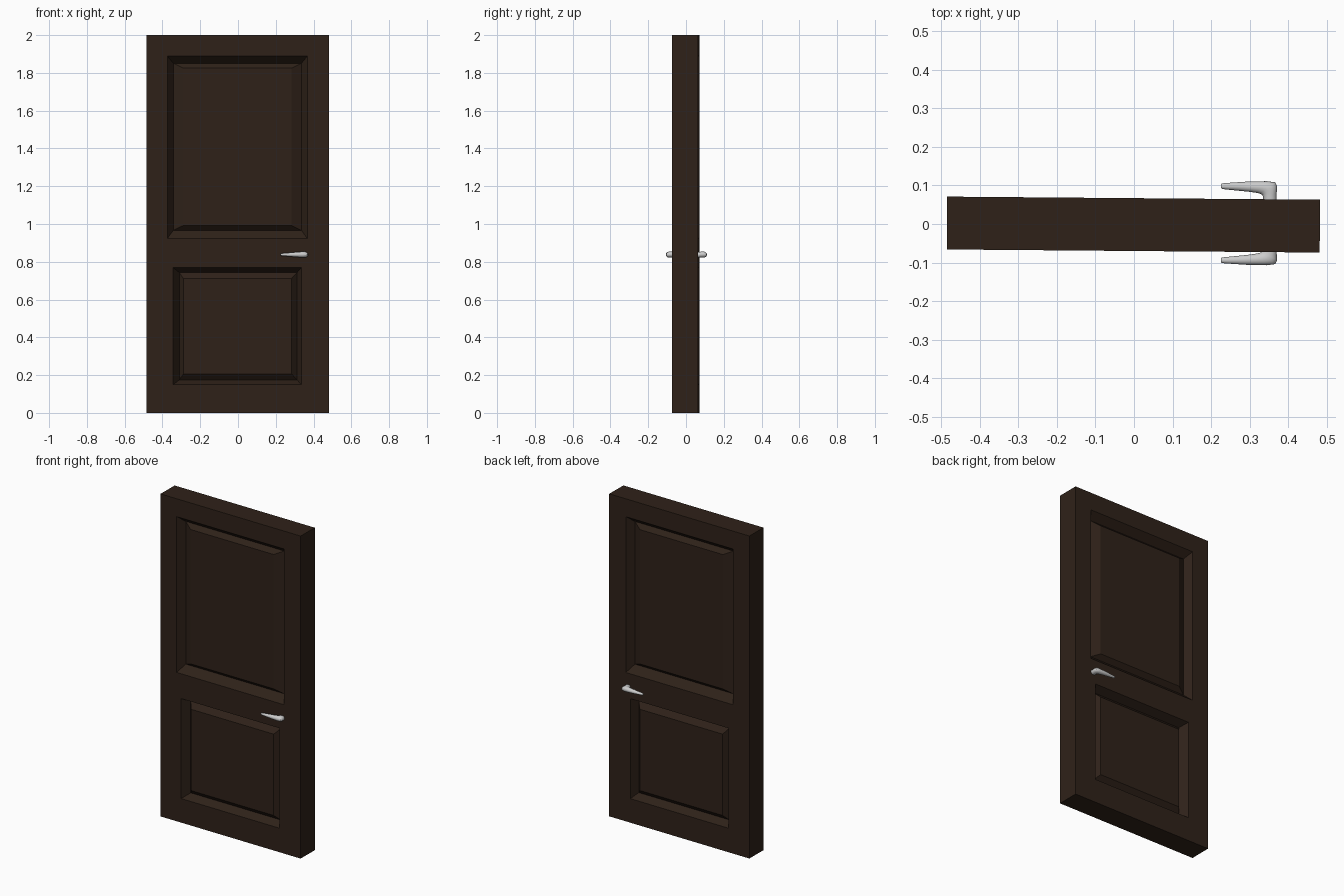
import bpy, bmesh, math
from mathutils import Matrix

if "Cube" in bpy.data.objects:
    bpy.data.objects.remove(bpy.data.objects["Cube"])

W, T, H = 0.4835, 0.0685, 2.0   # half width, half thickness, height
# each panel: outer edge, groove bottom, raised field as (x0, x1, z0, z1, depth)
PANELS = [
    [(-0.372, 0.369, 0.923, 1.889, 0.0),
     (-0.341, 0.338, 0.966, 1.851, 0.045),
     (-0.288, 0.285, 0.992, 1.825, 0.018)],
    [(-0.341, 0.338, 0.149, 0.769, 0.0),
     (-0.309, 0.314, 0.175, 0.743, 0.048),
     (-0.287, 0.285, 0.207, 0.711, 0.018)],
]


def finish(bm, name):
    bmesh.ops.recalc_face_normals(bm, faces=bm.faces)
    me = bpy.data.meshes.new(name)
    bm.to_mesh(me)
    bm.free()
    ob = bpy.data.objects.new(name, me)
    bpy.context.collection.objects.link(ob)
    return ob


def bridge(bm, a, b):
    n = len(a)
    for i in range(n):
        j = (i + 1) % n
        bm.faces.new((a[i], a[j], b[j], b[i]))


# door slab, with two raised panels on each side
bm = bmesh.new()
outlines = []
for s in (-1, 1):
    def ring(x0, x1, z0, z1, d):
        return [bm.verts.new((x, s * (T - d), z))
                for x, z in ((x0, z0), (x1, z0), (x1, z1), (x0, z1))]
    loops = [ring(-W, W, 0, H, 0)]
    outlines.append(loops[0])
    for p in PANELS:
        outer, groove, field = [ring(*r) for r in p]
        bridge(bm, outer, groove)
        bridge(bm, groove, field)
        bm.faces.new(field)
        loops.append(outer)
    edges = []
    for lp in loops:
        for i in range(4):
            pair = (lp[i], lp[(i + 1) % 4])
            edges.append(bm.edges.get(pair) or bm.edges.new(pair))
    bmesh.ops.triangle_fill(bm, edges=edges, use_beauty=True, normal=(0, s, 0))
bridge(bm, *outlines)
door = finish(bm, "door_slab")
door.location = (-0.0015, -0.0015, 0)
door.rotation_euler.z = -0.0083
wood = bpy.data.materials.new("dark_wood")
wood.diffuse_color = (0.028, 0.0155, 0.0095, 1)
wood.use_nodes = True
wood.node_tree.nodes["Principled BSDF"].inputs["Base Color"].default_value = wood.diffuse_color
door.data.materials.append(wood)

# lever handles: inner and outer points in plan, plus half height
LEVER = [
    (0.335, 0.055, 0.370, 0.055, 0.015),
    (0.335, 0.070, 0.370, 0.080, 0.015),
    (0.332, 0.076, 0.371, 0.098, 0.016),
    (0.326, 0.079, 0.366, 0.108, 0.016),
    (0.316, 0.081, 0.345, 0.111, 0.015),
    (0.295, 0.084, 0.295, 0.110, 0.012),
    (0.235, 0.090, 0.235, 0.106, 0.007),
    (0.228, 0.091, 0.228, 0.105, 0.006),
    (0.225, 0.094, 0.225, 0.102, 0.004),
]
N = 16
for name, side in (("back_handle", 1), ("front_handle", -1)):
    bm = bmesh.new()
    rings = []
    for xi, yi, xo, yo, h in LEVER:
        r = []
        for k in range(N):
            a = 2 * math.pi * k / N
            t = 0.5 + 0.5 * math.cos(a)
            y = yi + (yo - yi) * t
            r.append(bm.verts.new((xi + (xo - xi) * t,
                                   y if side > 0 else 0.004 - y,
                                   0.838 + h * math.sin(a))))
        if rings:
            bridge(bm, rings[-1], r)
        rings.append(r)
    bm.faces.new(rings[0])
    bm.faces.new(rings[-1])
    ob = finish(bm, name)
    bpy.ops.object.select_all(action='DESELECT')
    ob.select_set(True)
    bpy.context.view_layer.objects.active = ob
    bpy.ops.object.shade_smooth_by_angle(angle=math.radians(50))
